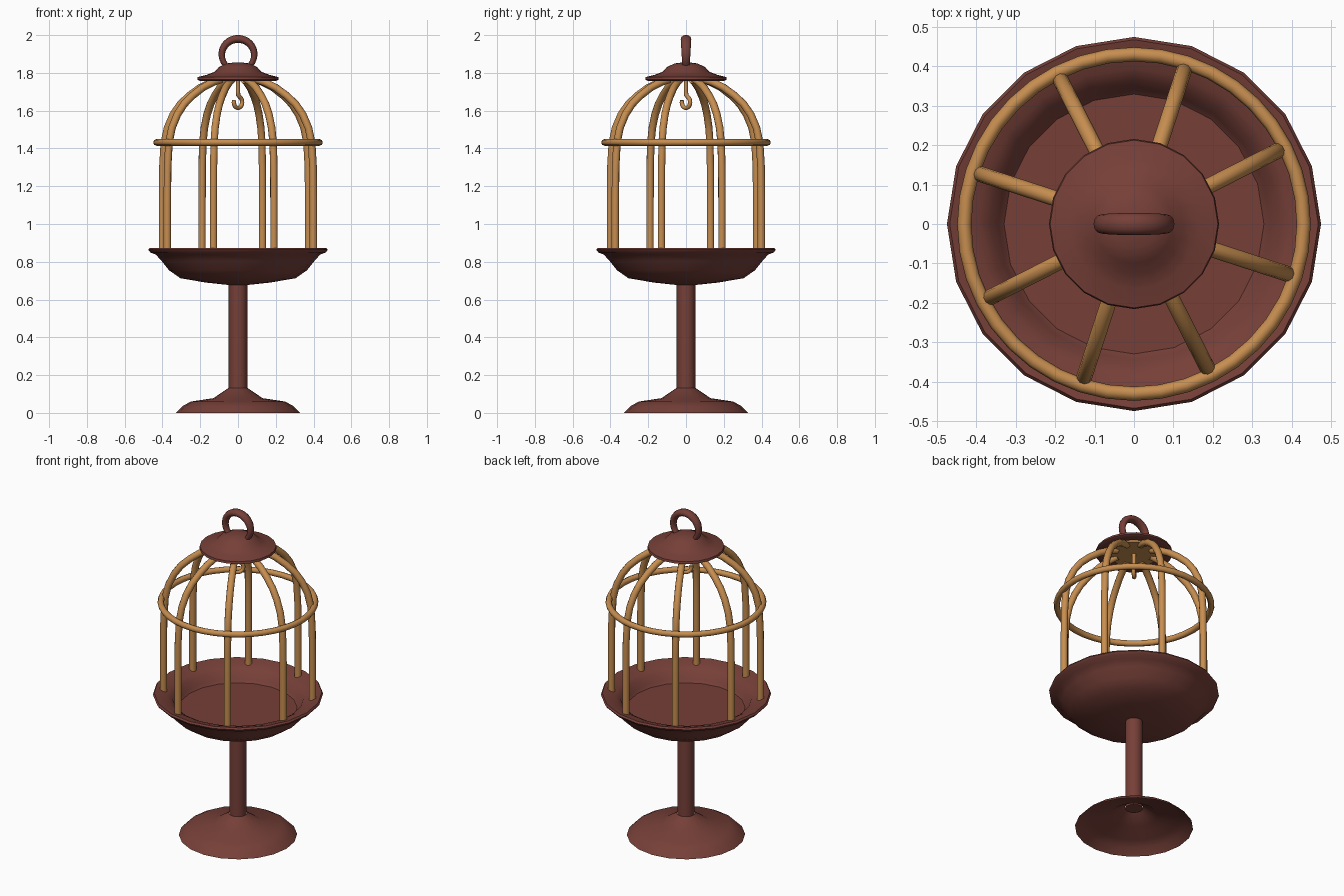
import bpy, math
from math import sin, cos, pi, radians
from mathutils import Vector

if "Cube" in bpy.data.objects:
    bpy.data.objects.remove(bpy.data.objects["Cube"])


def material(name, rgb):
    m = bpy.data.materials.new(name)
    m.diffuse_color = (*rgb, 1)
    m.use_nodes = True
    m.node_tree.nodes["Principled BSDF"].inputs["Base Color"].default_value = m.diffuse_color
    return m


maroon = material("maroon paint", (0.18, 0.05, 0.039))
brass = material("golden wire", (0.57, 0.27, 0.08))


def finish(name, verts, faces, mat, angle=40):
    me = bpy.data.meshes.new(name)
    me.from_pydata(verts, [], faces)
    me.materials.append(mat)
    ob = bpy.data.objects.new(name, me)
    bpy.context.collection.objects.link(ob)
    bpy.ops.object.select_all(action='DESELECT')
    ob.select_set(True)
    bpy.context.view_layer.objects.active = ob
    bpy.ops.object.shade_smooth_by_angle(angle=radians(angle))
    return ob


def revolve(name, profile, mat, n=20, cap_first=False, cap_last=False):
    """Spin an (r, z) profile, listed from bottom outside to top, about z."""
    verts = [(r * cos(2 * pi * i / n), r * sin(2 * pi * i / n), z)
             for r, z in profile for i in range(n)]
    faces = [(j * n + i, j * n + (i + 1) % n, (j + 1) * n + (i + 1) % n, (j + 1) * n + i)
             for j in range(len(profile) - 1) for i in range(n)]
    if cap_first:
        faces.append(tuple(reversed(range(n))))
    if cap_last:
        faces.append(tuple(range((len(profile) - 1) * n, len(profile) * n)))
    return finish(name, verts, faces, mat)


def tube(name, path, radii, mat, side, n=10, flat=1.0, closed=False):
    """Sweep a round section along a path lying in the plane with normal side."""
    side = Vector(side).normalized()
    pts = [Vector(p) for p in path]
    m = len(pts)
    verts, faces = [], []
    for k, p in enumerate(pts):
        if closed:
            t = pts[(k + 1) % m] - pts[k - 1]
        else:
            t = pts[min(k + 1, m - 1)] - pts[max(k - 1, 0)]
        u = side.cross(t.normalized())
        for i in range(n):
            a = 2 * pi * i / n
            verts.append(p + radii[k] * (side * cos(a) + u * (sin(a) * flat)))
    for k in range(m if closed else m - 1):
        for i in range(n):
            a, b = k * n, (k + 1) % m * n
            j = (i + 1) % n
            faces.append((a + i, a + j, b + j, b + i)[::-1])
    if not closed:
        faces.append(tuple(range(n)))
        faces.append(tuple(reversed(range((m - 1) * n, m * n))))
    ob = finish(name, verts, faces, mat, 50)
    # consistent outward normals
    bpy.ops.object.mode_set(mode='EDIT')
    bpy.ops.mesh.select_all(action='SELECT')
    bpy.ops.mesh.normals_make_consistent(inside=False)
    bpy.ops.object.mode_set(mode='OBJECT')
    return ob


# hollow foot and post
revolve("foot", [(0.33, 0.0), (0.295, 0.035), (0.25, 0.06), (0.13, 0.078),
                 (0.05, 0.132)], maroon)
revolve("post", [(0.049, 0.12), (0.049, 0.70)], maroon, 16, True, True)

# tray: outer bowl, rolled rim, recessed floor
revolve("tray", [(0.04, 0.676), (0.17, 0.69), (0.305, 0.713), (0.365, 0.755),
                 (0.405, 0.805), (0.435, 0.838), (0.465, 0.85), (0.475, 0.864),
                 (0.468, 0.874), (0.44, 0.868), (0.395, 0.852), (0.365, 0.835),
                 (0.345, 0.795), (0.33, 0.78)], maroon, 20, True, True)

# cage bars
bar = [(0.42, 0.845), (0.42, 1.1), (0.418, 1.3), (0.41, 1.43), (0.392, 1.51),
       (0.36, 1.58), (0.32, 1.635), (0.27, 1.68), (0.21, 1.722), (0.15, 1.75),
       (0.10, 1.765)]
for k in range(8):
    a = radians(27 + 45 * k)
    tube(f"cage_bar_{k + 1}", [(r * cos(a), r * sin(a), z) for r, z in bar],
         [0.02] * len(bar), brass, (-sin(a), cos(a), 0))

# hoop around the bars
hoop = [(0.431 * cos(2 * pi * i / 40), 0.431 * sin(2 * pi * i / 40), 1.432) for i in range(40)]
tube("cage_hoop", hoop, [0.018] * 40, brass, (0, 0, 1), 8, closed=True)

# wire disc joining the bars under the lid
revolve("bar_joint", [(0.14, 1.758), (0.14, 1.775)], brass, 20, True, True)

# lid
revolve("lid", [(0.14, 1.77), (0.20, 1.757), (0.216, 1.765), (0.213, 1.778), (0.165, 1.79),
                (0.125, 1.805), (0.10, 1.832), (0.06, 1.85), (0.015, 1.856)],
        maroon, 20, True, True)

# carrying loop on top
loop, radii = [], []
for i in range(25):
    a = radians(-52 + 284 * i / 24)
    loop.append((0.086 * cos(a), 0, 1.896 + 0.084 * sin(a)))
    radii.append(0.023 + 0.005 * sin(a))
tube("top_loop", loop, radii, maroon, (0, 1, 0), 12, flat=0.74)

# hanging hook, turned diagonally
c = math.sqrt(0.5)
hook = [(0, 1.765), (0, 1.70), (0.002, 1.682)]
hook += [(0.031 * cos(radians(t)), 1.645 + 0.031 * sin(radians(t)))
         for t in range(65, -200, -22)]
tube("hook", [(s * c, s * c, z) for s, z in hook], [0.0115] * len(hook), brass,
     (c, -c, 0), 8)
